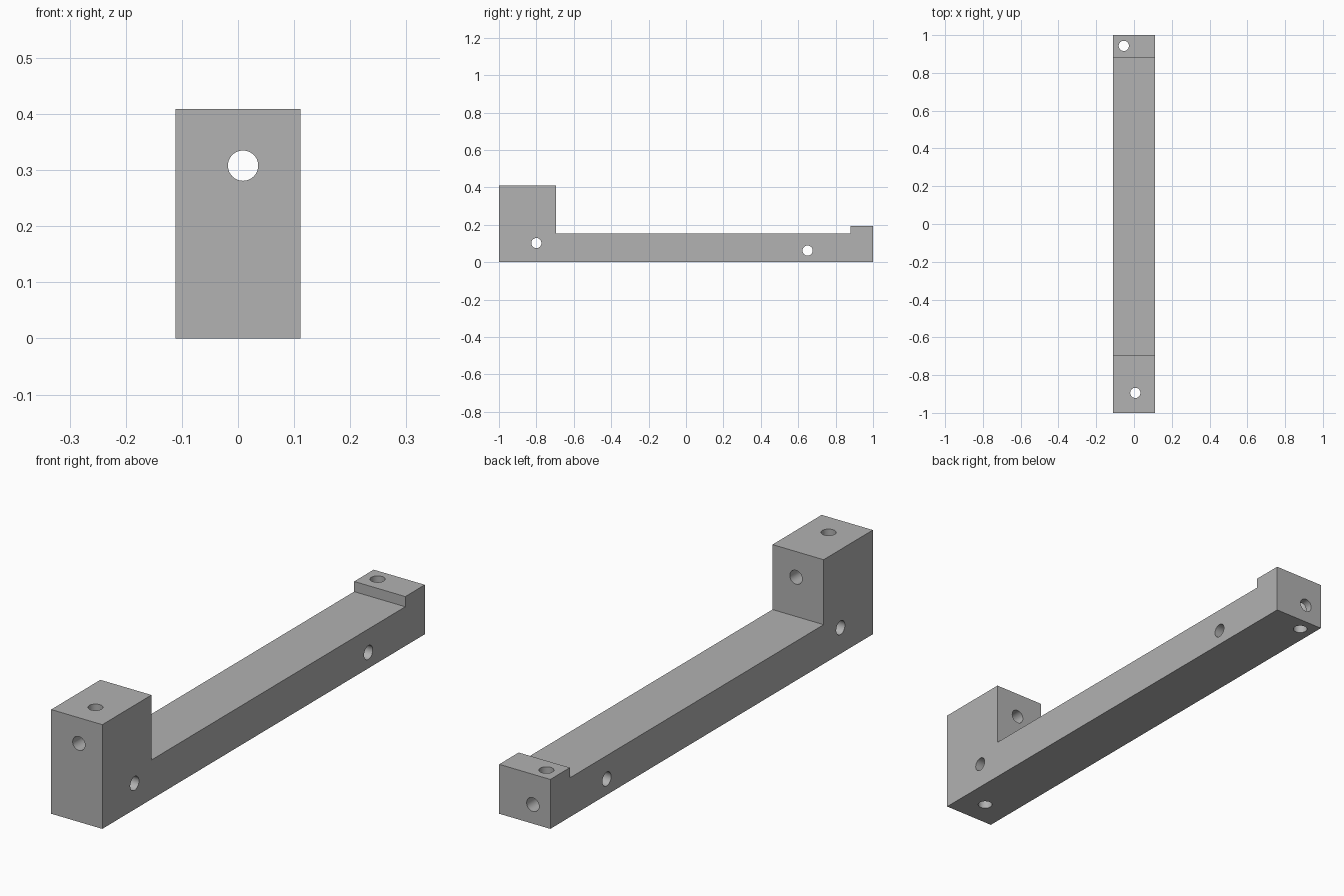
import bpy
import bmesh
from math import radians, pi
from mathutils import Matrix, Vector

cube = bpy.data.objects.get("Cube")
if cube:
    bpy.data.objects.remove(cube, do_unlink=True)

HALF_WIDTH = 0.111
RADIUS = 0.027

grey = bpy.data.materials.new("plain_grey")
grey.use_nodes = True
colour = (0.445, 0.445, 0.445, 1)
grey.diffuse_color = colour
grey.node_tree.nodes["Principled BSDF"].inputs["Base Color"].default_value = colour


def add_object(name, bm):
    bmesh.ops.recalc_face_normals(bm, faces=bm.faces)
    mesh = bpy.data.meshes.new(name)
    bm.to_mesh(mesh)
    bm.free()
    mesh.materials.append(grey)
    obj = bpy.data.objects.new(name, mesh)
    bpy.context.collection.objects.link(obj)
    return obj


# Stepped bar: side profile (y, z) extruded across the width
profile = [(-1, 0), (1, 0), (1, 0.194), (0.879, 0.194), (0.879, 0.154),
           (-0.695, 0.154), (-0.695, 0.409), (-1, 0.409)]
bm = bmesh.new()
side = bm.faces.new([bm.verts.new((-HALF_WIDTH, y, z)) for y, z in profile])
extruded = bmesh.ops.extrude_face_region(bm, geom=[side], use_keep_orig=True)
bmesh.ops.translate(bm, vec=(2 * HALF_WIDTH, 0, 0),
                    verts=[v for v in extruded["geom"] if isinstance(v, bmesh.types.BMVert)])
bar = add_object("mounting_bar", bm)

# Drilled holes: axis, centre of the drill, drill length
turns = {"x": Matrix.Rotation(pi / 2, 4, "Y"),
         "y": Matrix.Rotation(pi / 2, 4, "X"),
         "z": Matrix.Identity(4)}
holes = {
    "front_block_hole": ("y", (0.009, -0.85, 0.308), 0.4),
    "front_side_hole": ("x", (0, -0.8, 0.102), 0.4),
    "back_side_hole": ("x", (0, 0.65, 0.062), 0.4),
    "front_vertical_hole": ("z", (0.007, -0.894, 0.2), 0.6),
    "back_vertical_hole": ("z", (-0.054, 0.943, 0.1), 0.4),
    "back_end_hole": ("y", (-0.035, 0.95, 0.075), 0.3),
}
bpy.context.view_layer.objects.active = bar
for name, (axis, centre, length) in holes.items():
    bm = bmesh.new()
    bmesh.ops.create_cone(bm, cap_ends=True, segments=48, radius1=RADIUS, radius2=RADIUS,
                          depth=length, matrix=Matrix.Translation(Vector(centre)) @ turns[axis])
    drill = add_object(name, bm)
    drill.hide_render = True
    cut = bar.modifiers.new(name, "BOOLEAN")
    cut.operation = "DIFFERENCE"
    cut.solver = "EXACT"
    cut.object = drill
    bpy.ops.object.modifier_apply(modifier=cut.name)
    bpy.data.objects.remove(drill, do_unlink=True)

# Round bores, crisp block edges
bpy.ops.object.select_all(action="DESELECT")
bar.select_set(True)
bpy.ops.object.shade_smooth_by_angle(angle=radians(30))
